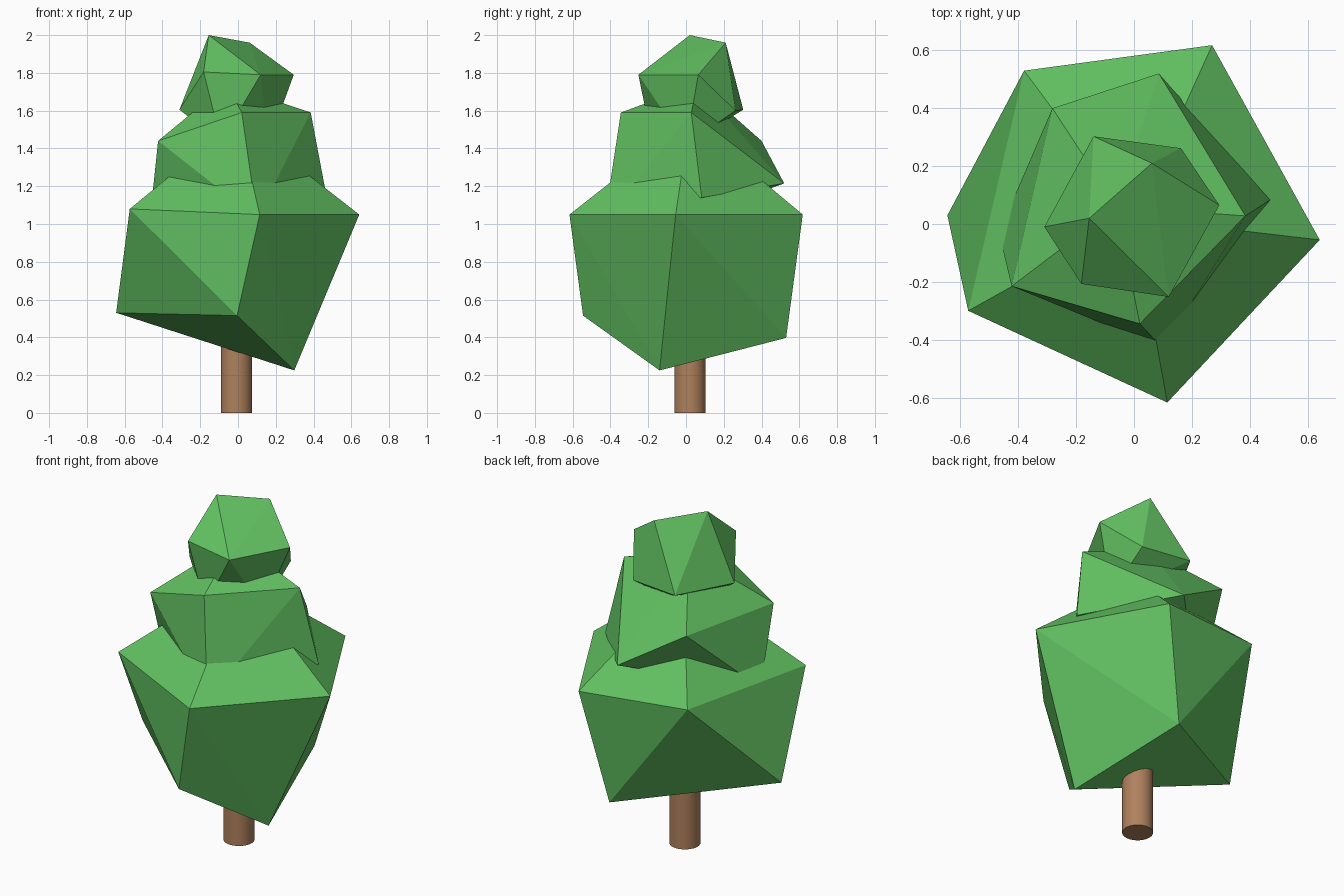
import bpy, bmesh

if "Cube" in bpy.data.objects:
    bpy.data.objects.remove(bpy.data.objects["Cube"])


def material(name, color):
    m = bpy.data.materials.new(name)
    m.diffuse_color = (*color, 1)
    m.use_nodes = True
    m.node_tree.nodes["Principled BSDF"].inputs["Base Color"].default_value = m.diffuse_color
    return m


leaf = material("leaf_green", (0.12, 0.53, 0.12))
bark = material("bark_brown", (0.43, 0.22, 0.11))


def faceted_clump(name, corners):
    """Flat-faced foliage clump: convex hull around a few corner points."""
    bm = bmesh.new()
    for p in corners:
        bm.verts.new(p)
    res = bmesh.ops.convex_hull(bm, input=bm.verts[:])
    loose = [v for v in bm.verts if not v.link_faces]
    bmesh.ops.delete(bm, geom=loose, context='VERTS')
    bmesh.ops.recalc_face_normals(bm, faces=bm.faces[:])
    mesh = bpy.data.meshes.new(name)
    bm.to_mesh(mesh)
    bm.free()
    mesh.materials.append(leaf)
    obj = bpy.data.objects.new(name, mesh)
    bpy.context.collection.objects.link(obj)
    return obj


# Trunk
bpy.ops.mesh.primitive_cylinder_add(vertices=32, radius=0.083, depth=0.7,
                                    location=(-0.008, 0.021, 0.35))
trunk = bpy.context.object
trunk.name = "trunk"
trunk.data.materials.append(bark)
bpy.ops.object.shade_smooth_by_angle()

# Lower foliage: peak, upper ring, lower ring
faceted_clump("lower_foliage", [
    (0, 0.02, 1.55),
    (-0.573, -0.30, 1.08), (0.115, -0.617, 1.05), (0.642, -0.055, 1.05),
    (0.27, 0.618, 1.05), (-0.38, 0.53, 1.08),
    (-0.645, 0.03, 0.53), (-0.005, -0.545, 0.515), (0.298, -0.14, 0.225),
    (0.13, 0.53, 0.397)])

# Middle foliage
faceted_clump("middle_foliage", [
    (-0.06, 0.06, 1.74),
    (-0.423, -0.215, 1.44), (0.02, -0.345, 1.59), (0.385, 0.028, 1.59),
    (0.086, 0.52, 1.215), (-0.282, 0.40, 1.44),
    (-0.467, -0.03, 1.02), (0.10, -0.43, 1.03), (0.47, 0.083, 1.14)])

# Top foliage
faceted_clump("top_foliage", [
    (-0.155, 0.02, 2.0), (0.062, 0.21, 1.96),
    (0.295, 0.065, 1.79), (-0.182, -0.207, 1.805), (0.12, -0.252, 1.79),
    (-0.31, -0.01, 1.605), (-0.14, 0.303, 1.605), (0.162, 0.262, 1.6),
    (-0.09, -0.18, 1.435), (0.16, 0.0, 1.42)])
